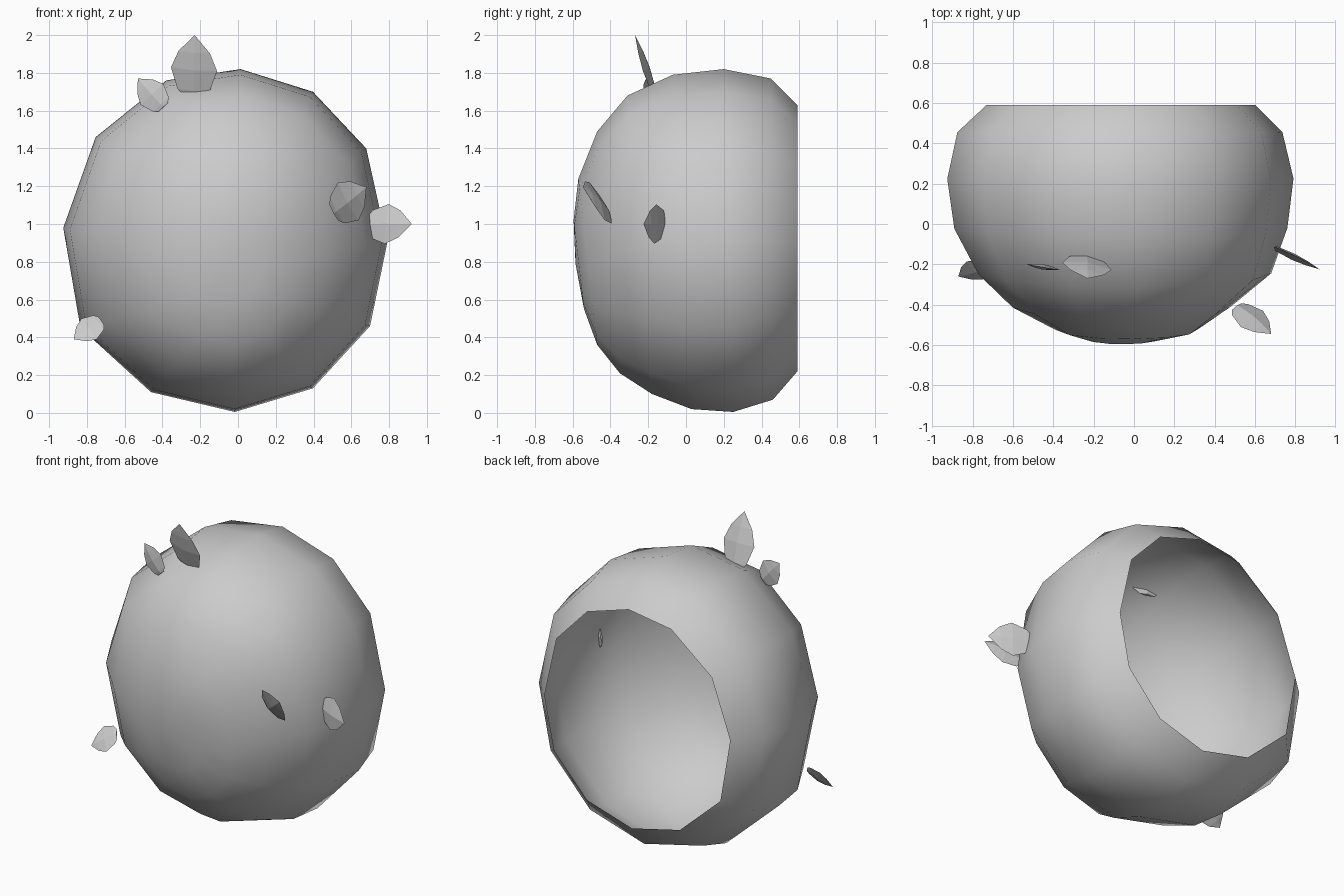
import bpy
import bmesh
from mathutils import Vector

if "Cube" in bpy.data.objects:
    bpy.data.objects.remove(bpy.data.objects["Cube"])


def finish(name, bm, smooth):
    bmesh.ops.recalc_face_normals(bm, faces=bm.faces)
    me = bpy.data.meshes.new(name)
    bm.to_mesh(me)
    bm.free()
    for p in me.polygons:
        p.use_smooth = smooth
    ob = bpy.data.objects.new(name, me)
    bpy.context.collection.objects.link(ob)
    return ob


# Shell: irregular twelve-sided outline (x, z), read from the front
OUTLINE = [(.78, .90), (.67, 1.40), (.39, 1.70), (.01, 1.82), (-.38, 1.76), (-.75, 1.46),
           (-.92, .98), (-.83, .45), (-.46, .11), (-.02, .005), (.39, .13), (.69, .46)]
XL, XR, ZB, ZT = -.92, .78, .005, 1.82

# Rings from open back to front: top y, top z, bottom y, bottom z, left x, right x
RINGS = [(.59, 1.63, .59, .22, -.73, .60),
         (.45, 1.77, .46, .07, -.875, .735),
         (.20, 1.82, .25, .005, -.925, .79),
         (-.07, 1.79, .03, .02, -.89, .76),
         (-.31, 1.68, -.18, .10, -.77, .68),
         (-.47, 1.49, -.35, .21, -.60, .48),
         (-.57, 1.24, -.47, .36, -.39, .32),
         (-.595, 1.02, -.54, .55, -.24, .12)]

bm = bmesh.new()
loops = []
for yt, zt, yb, zb, xl, xr in RINGS:
    loop = []
    for x, z in OUTLINE:
        u = (x - XL) / (XR - XL)
        v = (z - ZB) / (ZT - ZB)
        loop.append(bm.verts.new((xl + (xr - xl) * u, yb + (yt - yb) * v, zb + (zt - zb) * v)))
    loops.append(loop)
for a, b in zip(loops, loops[1:]):
    for i in range(12):
        j = (i + 1) % 12
        bm.faces.new((a[i], a[j], b[j], b[i]))
pole = bm.verts.new((-.06, -.585, .79))
for i in range(12):
    bm.faces.new((loops[-1][i], loops[-1][(i + 1) % 12], pole))
finish("shell", bm, True)

# Leaves: thin ridged blades rooted in the shell
PROFILE = [(-.08, .4), (.03, .7), (.4, 1.0), (.7, .68)]


def leaf(name, base, tip, side):
    base, tip, side = Vector(base), Vector(tip), Vector(side)
    axis = tip - base
    normal = axis.cross(side).normalized() * side.length * .16
    bm = bmesh.new()
    rows = []
    for t, w in PROFILE:
        c = base + axis * t
        rows.append([bm.verts.new(c + d * w) for d in (side, normal, -side, -normal)])
    end = bm.verts.new(tip)
    for a, b in zip(rows, rows[1:]):
        for i in range(4):
            j = (i + 1) % 4
            bm.faces.new((a[i], a[j], b[j], b[i]))
    for i in range(4):
        bm.faces.new((rows[-1][i], rows[-1][(i + 1) % 4], end))
    bm.faces.new(rows[0])
    finish(name, bm, False)


leaf("leaf_top_large", (-.235, -.17, 1.70), (-.23, -.27, 2.0), (.122, -.018, -.01))
leaf("leaf_top_small", (-.405, -.22, 1.63), (-.53, -.20, 1.77), (.06, -.012, .055))
leaf("leaf_left", (-.735, -.21, .48), (-.87, -.26, .39), (-.04, .045, .055))
leaf("leaf_right", (.70, -.12, 1.0), (.92, -.225, 1.0), (.01, .005, .105))
leaf("leaf_front_right", (.52, -.42, 1.07), (.68, -.545, 1.195), (.055, .04, -.1))
